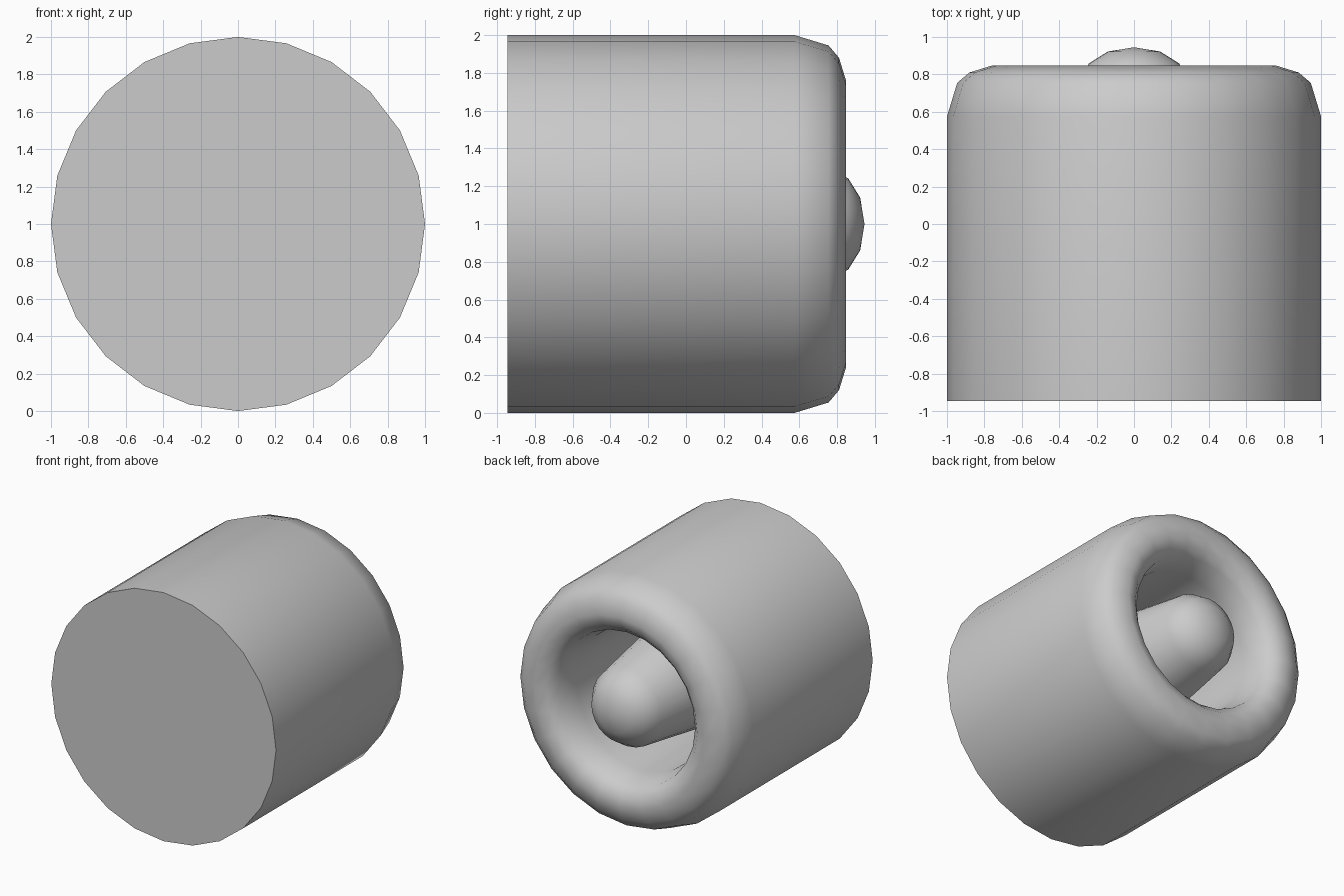
import bpy, bmesh, math

if "Cube" in bpy.data.objects:
    bpy.data.objects.remove(bpy.data.objects["Cube"])

SIDES = 24
CENTRE_Z = 1.0


def lathe(name, profile):
    """Turn (radius, y) points around the y axis; zero radius closes to a point."""
    bm = bmesh.new()
    rings = []
    for r, y in profile:
        if r == 0:
            rings.append([bm.verts.new((0, y, CENTRE_Z))])
        else:
            rings.append([bm.verts.new((r * math.cos(2 * math.pi * i / SIDES), y,
                                        CENTRE_Z + r * math.sin(2 * math.pi * i / SIDES)))
                          for i in range(SIDES)])
    for a, b in zip(rings, rings[1:]):
        for i in range(SIDES):
            j = (i + 1) % SIDES
            if len(a) == 1:
                bm.faces.new((a[0], b[j], b[i]))
            elif len(b) == 1:
                bm.faces.new((a[i], a[j], b[0]))
            else:
                bm.faces.new((a[i], a[j], b[j], b[i]))
    # Flat caps on open ends
    for ring in (rings[0], rings[-1]):
        if len(ring) > 1:
            bm.faces.new(ring)
    bmesh.ops.recalc_face_normals(bm, faces=bm.faces)
    mesh = bpy.data.meshes.new(name)
    bm.to_mesh(mesh)
    bm.free()
    obj = bpy.data.objects.new(name, mesh)
    bpy.context.collection.objects.link(obj)
    bpy.ops.object.select_all(action='DESELECT')
    obj.select_set(True)
    bpy.context.view_layer.objects.active = obj
    bpy.ops.object.shade_smooth_by_angle(angle=math.radians(45))
    return obj


# Outer housing: flat front, rounded rear lip, deep recess
lathe("housing", [
    (1.0, -0.945), (1.0, 0.575), (0.945, 0.755), (0.88, 0.81), (0.76, 0.847),
    (0.67, 0.815), (0.61, 0.755), (0.57, 0.575), (0.55, -0.5),
])

# Tapered central plug with a domed tip, rising from the recess floor
lathe("centre_plug", [
    (0.5, -0.52), (0.31, 0.75), (0.24, 0.86), (0.14, 0.922), (0, 0.945),
])
